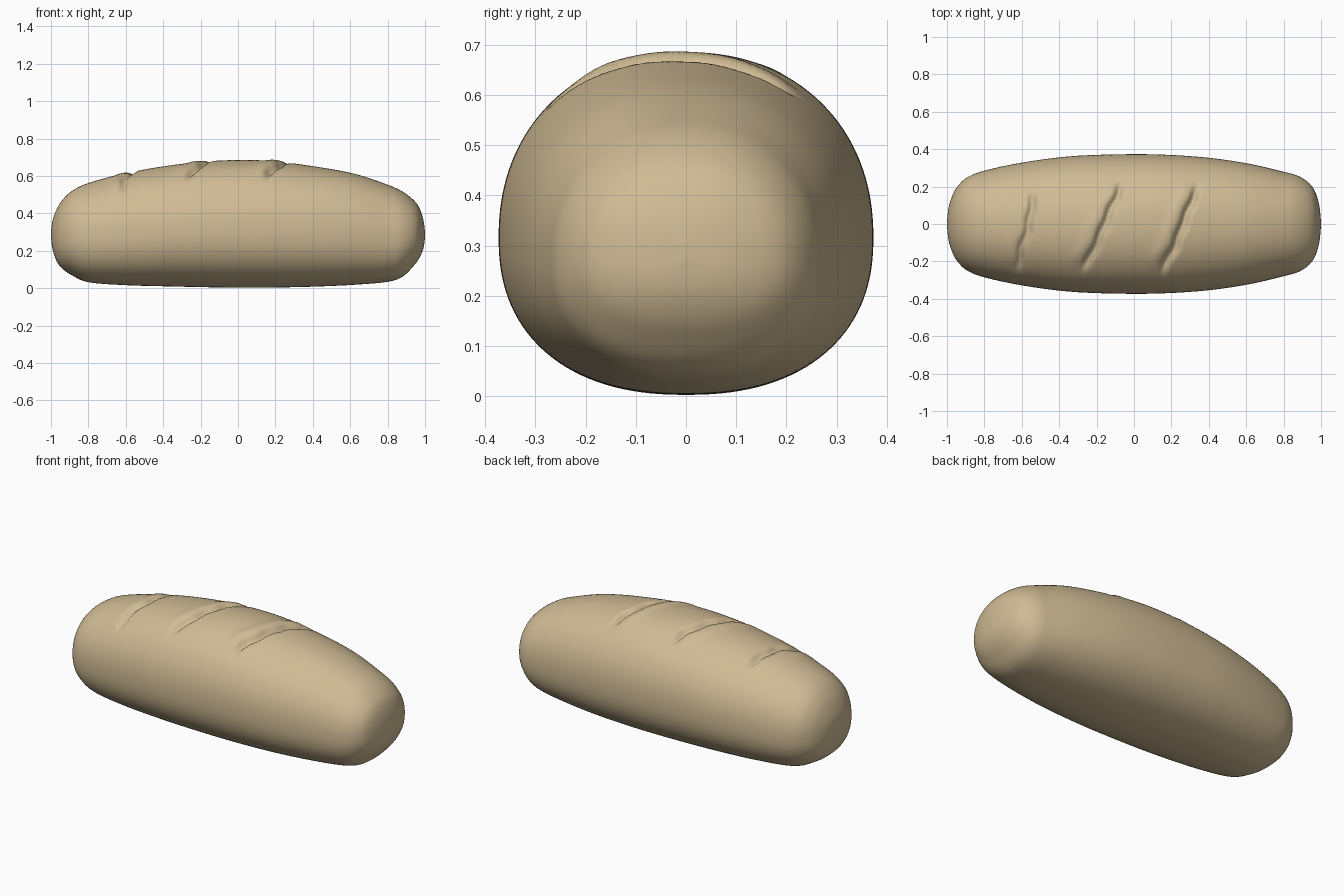
import bpy, bmesh, math
from mathutils import Vector, noise

if "Cube" in bpy.data.objects:
    bpy.data.objects.remove(bpy.data.objects["Cube"])

# Loaf outline stations: x, top z, bottom z, half width
STATIONS = [
    (-1.00, .30, .28, .005), (-.992, .36, .21, .085), (-.97, .42, .145, .155),
    (-.94, .47, .105, .205), (-.89, .518, .07, .25), (-.80, .562, .032, .285),
    (-.60, .615, .016, .328), (-.35, .658, .009, .361), (-.10, .682, .004, .372),
    (.15, .682, .003, .371), (.40, .652, .008, .354), (.62, .612, .018, .321),
    (.80, .553, .034, .279), (.88, .516, .062, .256), (.94, .470, .120, .215),
    (.972, .425, .165, .165), (.992, .36, .215, .09), (1.00, .30, .27, .005)]

# Baker's slashes across the top: start and end in plan, depth
SLASHES = [((-.64, -.27), (-.53, .20), .022),
           ((-.29, -.27), (-.05, .25), .032),
           ((.13, -.28), (.35, .23), .036)]

SIDES = 128


def spline(a, b, c, d, t):
    return tuple(.5 * (2 * q + (r - p) * t + (2 * p - 5 * q + 4 * r - s) * t * t
                       + (3 * q - p - 3 * r + s) * t ** 3)
                 for p, q, r, s in zip(a, b, c, d))


def smooth(t):
    t = max(0, min(1, t))
    return t * t * (3 - 2 * t)


def slash_offset(x, y):
    """Height change from the slashes: raised lip, steep drop, slow recovery."""
    total = 0
    for a, b, depth in SLASHES:
        ax, ay = a
        dx, dy = b[0] - ax, b[1] - ay
        length = math.hypot(dx, dy)
        v = ((x - ax) * dx + (y - ay) * dy) / length ** 2
        if not 0 < v < 1:
            continue
        u = ((x - ax) * dy - (y - ay) * dx) / length     # positive to the right
        u += .022 * noise.noise(Vector((v * 5, depth * 90, 0)))
        fade = smooth(v / .2) * smooth((1 - v) / .2)
        lip = .22 * math.exp(-((u + .05) / .03) ** 2)
        cut = smooth((u + .022) / .03) * (1 - smooth((u - .008) / .035))
        total += depth * fade * (lip - cut)
    return total


# Rings along the loaf
rings = []
n = len(STATIONS)
for i in range(n - 1):
    pts = [STATIONS[max(0, min(n - 1, i + k))] for k in (-1, 0, 1, 2)]
    steps = max(4, math.ceil((pts[2][0] - pts[1][0]) / .009))
    rings += [spline(*pts, s / steps) for s in range(steps)]
rings.append(STATIONS[-1])

bm = bmesh.new()
loops = []
for x, zt, zb, w in rings:
    zc = zb + .46 * (zt - zb)
    loop = []
    for k in range(SIDES):
        a = 2 * math.pi * k / SIDES
        c, s = math.cos(a), math.sin(a)
        e = 2 / 2.15 if s > 0 else 2 / 2.3
        y = w * math.copysign(abs(c) ** e, c)
        z = zc + ((zt - zc) if s > 0 else (zc - zb)) * math.copysign(abs(s) ** e, s)
        if s > 0:
            z += slash_offset(x, y) * smooth(s / .4)
        loop.append(bm.verts.new((x, y, z)))
    loops.append(loop)
for p, q in zip(loops, loops[1:]):
    for k in range(SIDES):
        j = (k + 1) % SIDES
        bm.faces.new((p[k], p[j], q[j], q[k]))
bm.faces.new(loops[0])
bm.faces.new(loops[-1])
bmesh.ops.recalc_face_normals(bm, faces=bm.faces)
for f in bm.faces:
    f.smooth = True

mesh = bpy.data.meshes.new("bread_loaf")
bm.to_mesh(mesh)
bm.free()
loaf = bpy.data.objects.new("bread_loaf", mesh)
bpy.context.collection.objects.link(loaf)

# Single crust colour
crust = bpy.data.materials.new("crust_tan")
crust.diffuse_color = (.63, .50, .30, 1)
crust.use_nodes = True
crust.node_tree.nodes["Principled BSDF"].inputs["Base Color"].default_value = crust.diffuse_color
mesh.materials.append(crust)
